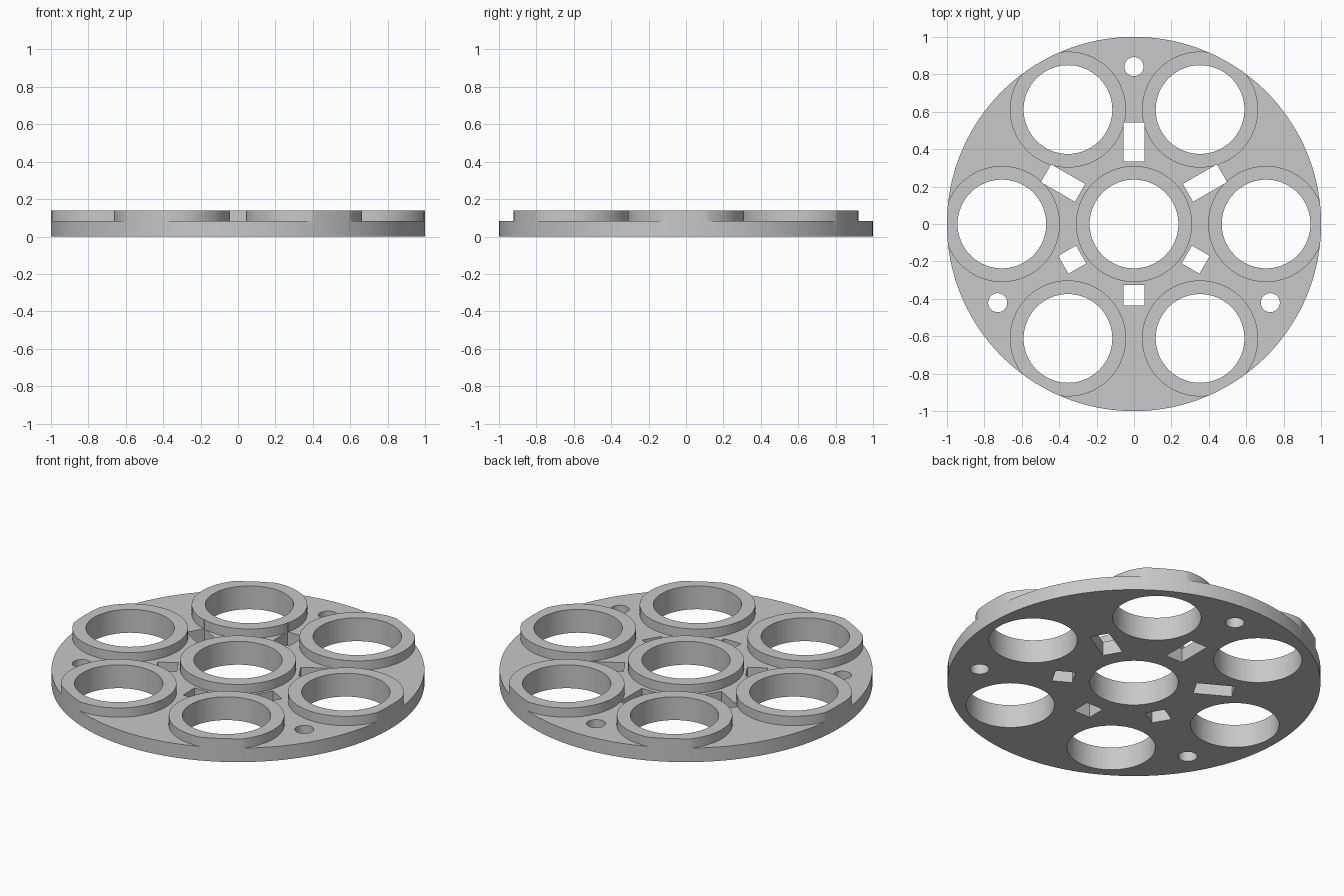
import bpy
import bmesh
from math import radians
from mathutils import Matrix

cube = bpy.data.objects.get("Cube")
if cube:
    bpy.data.objects.remove(cube)

PLATE_TOP = 0.083
RIM_TOP = 0.138
RING_R, BORE_R, ORBIT = 0.31, 0.237, 0.706

grey = bpy.data.materials.new("light grey")
grey.use_nodes = True
grey.diffuse_color = (0.58, 0.58, 0.58, 1)
grey.node_tree.nodes["Principled BSDF"].inputs["Base Color"].default_value = grey.diffuse_color


def polar(r, deg):
    return Matrix.Rotation(radians(deg), 4, "Z") @ Matrix.Translation((r, 0, 0))


def add_cylinder(bm, radius, low, high, place=Matrix(), segments=96):
    bmesh.ops.create_cone(
        bm, cap_ends=True, segments=segments, radius1=radius, radius2=radius,
        depth=high - low, matrix=place @ Matrix.Translation((0, 0, (low + high) / 2)))


def add_slot(bm, inner, outer, deg):
    size = Matrix.Diagonal((outer - inner, 0.11, 1, 1))
    bmesh.ops.create_cube(bm, size=1, matrix=polar((inner + outer) / 2, deg) @ size)


def make_object(name, bm):
    mesh = bpy.data.meshes.new(name)
    bm.to_mesh(mesh)
    bm.free()
    mesh.materials.append(grey)
    obj = bpy.data.objects.new(name, mesh)
    bpy.context.collection.objects.link(obj)
    return obj


def subtract(target, cutter):
    mod = target.modifiers.new("cut", "BOOLEAN")
    mod.operation = "DIFFERENCE"
    mod.solver = "EXACT"
    mod.object = cutter
    bpy.context.view_layer.objects.active = target
    bpy.ops.object.modifier_apply(modifier=mod.name)
    bpy.data.objects.remove(cutter)


# One bore in the middle and six around it
bores = [Matrix()] + [polar(ORBIT, i * 60) for i in range(6)]

# Full-height disc
bm = bmesh.new()
add_cylinder(bm, 1, 0, RIM_TOP, segments=160)
plate = make_object("plate_with_rings", bm)

# Recess around the raised rings
bm = bmesh.new()
add_cylinder(bm, 1.2, PLATE_TOP, 0.3)
recess = make_object("recess_cutter", bm)
bm = bmesh.new()
for place in bores:
    add_cylinder(bm, RING_R, -0.2, 0.5, place)
subtract(recess, make_object("ring_blanks", bm))
subtract(plate, recess)

# Bores, screw holes and radial slots
bm = bmesh.new()
for place in bores:
    add_cylinder(bm, BORE_R, -0.5, 0.5, place)
for deg in (90, 210, 330):
    add_cylinder(bm, 0.051, -0.5, 0.5, polar(0.841, deg), 48)
for deg in (30, 90, 150):
    add_slot(bm, 0.333, 0.543, deg)
    add_slot(bm, 0.326, 0.436, deg + 180)
subtract(plate, make_object("hole_cutter", bm))

# Smooth round walls with crisp edges
bpy.ops.object.select_all(action="DESELECT")
plate.select_set(True)
bpy.context.view_layer.objects.active = plate
bpy.ops.object.shade_smooth_by_angle(angle=radians(30))
